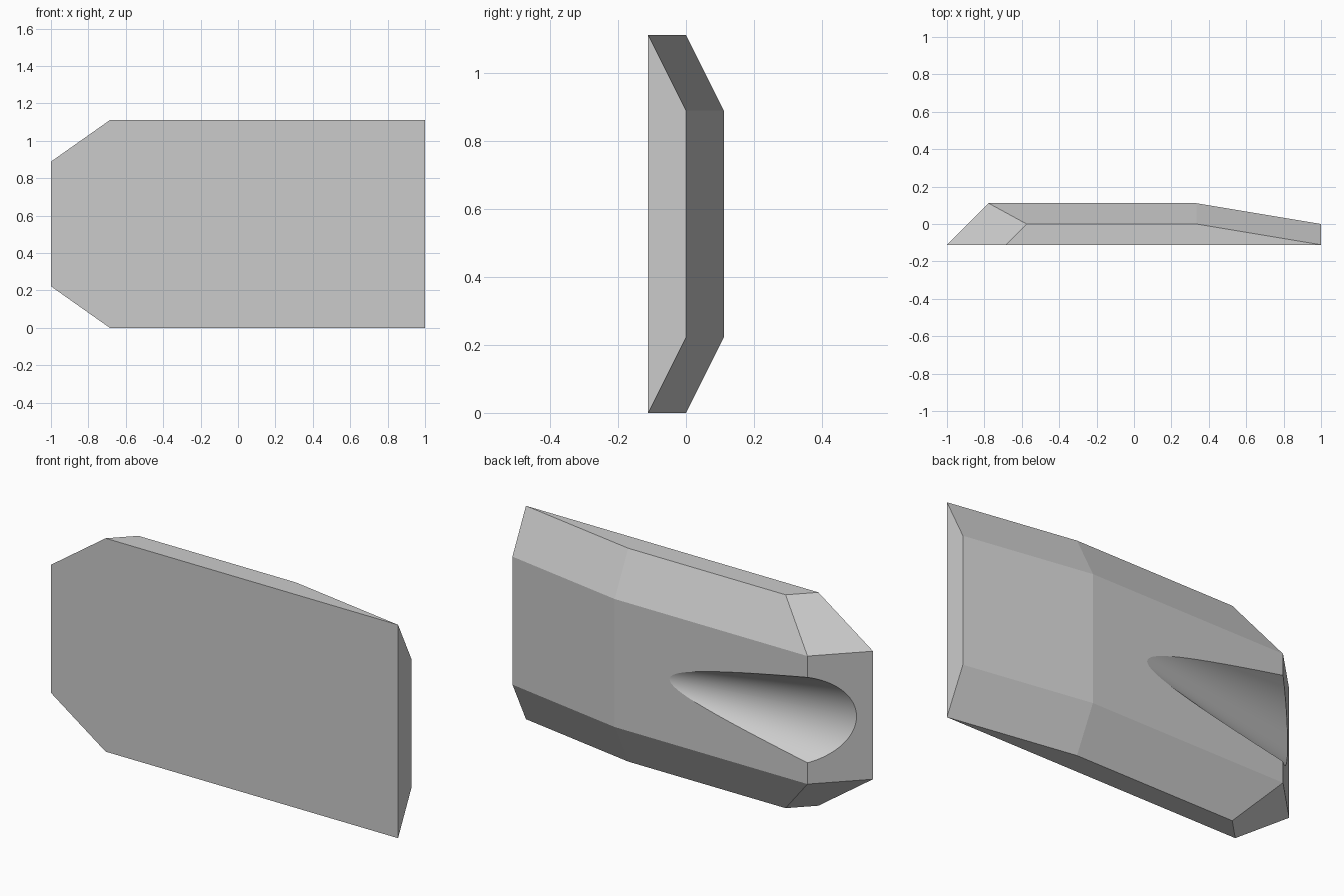
import bpy, bmesh
from mathutils import Matrix

if "Cube" in bpy.data.objects:
    bpy.data.objects.remove(bpy.data.objects["Cube"])

U = 1 / 9          # base module of the design
MID = 5 * U        # height of the mirror plane


def add_object(name, bm):
    mesh = bpy.data.meshes.new(name)
    bm.to_mesh(mesh)
    bm.free()
    obj = bpy.data.objects.new(name, mesh)
    bpy.context.collection.objects.link(obj)
    return obj


# Faceted body: corner points of the lower half, mirrored upward, wrapped in a hull
half = [
    (-1, -U, 2 * U), (-0.685, -U, 0), (-0.574, 0, 0), (-7 * U, U, 2 * U),   # slanted nose
    (3 * U, 0, 0), (3 * U, U, 2 * U),                                       # bend
    (1, -U, 0), (1, 0, 2 * U),                                              # thin end
]
bm = bmesh.new()
for x, y, z in half:
    bm.verts.new((x, y, z))
    bm.verts.new((x, y, 2 * MID - z))
bmesh.ops.convex_hull(bm, input=bm.verts)
bmesh.ops.dissolve_limit(bm, angle_limit=0.02, verts=bm.verts, edges=bm.edges)
bmesh.ops.recalc_face_normals(bm, faces=bm.faces)
body = add_object("faceted_body", bm)

# Smooth cone along x that scoops the groove out of the back
tip_x, end_x, end_r = 0.655, -1.2, 0.3217
bm = bmesh.new()
bmesh.ops.create_cone(
    bm, cap_ends=True, segments=128, radius1=end_r, radius2=0.0005, depth=tip_x - end_x,
    matrix=Matrix.Translation(((tip_x + end_x) / 2, 2 * U, MID)) @ Matrix.Rotation(1.5707963, 4, 'Y'))
for f in bm.faces:
    f.smooth = len(f.verts) == 4
cutter = add_object("groove_cutter", bm)
cutter.hide_render = True

# Cut the groove
mod = body.modifiers.new("groove", 'BOOLEAN')
mod.operation = 'DIFFERENCE'
mod.solver = 'EXACT'
mod.object = cutter
bpy.context.view_layer.objects.active = body
body.select_set(True)
bpy.ops.object.modifier_apply(modifier=mod.name)
bpy.data.objects.remove(cutter)
